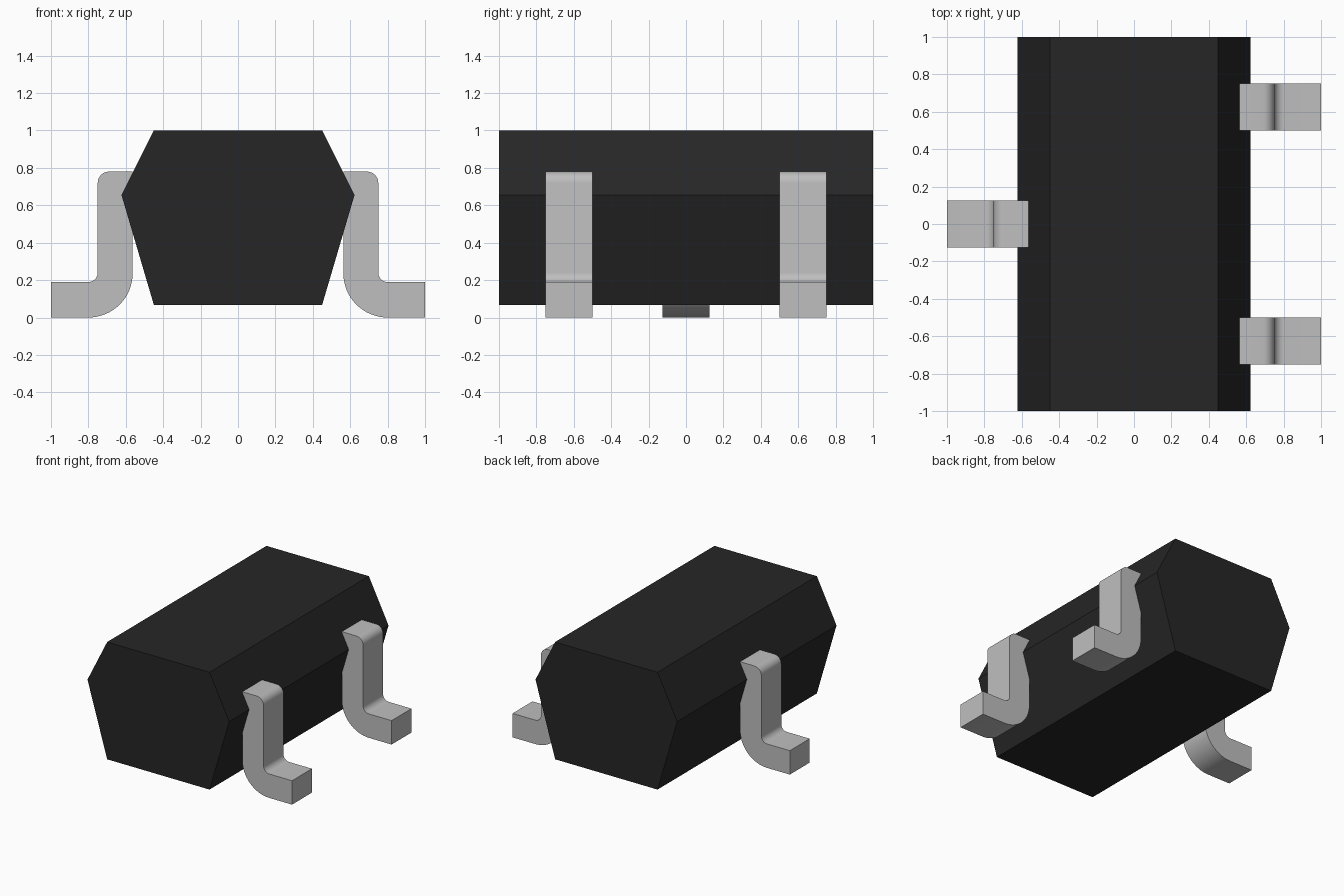
import bpy, bmesh, math

cube = bpy.data.objects.get("Cube")
if cube:
    bpy.data.objects.remove(cube, do_unlink=True)


def material(name, value):
    m = bpy.data.materials.new(name)
    m.use_nodes = True
    colour = (value, value, value, 1)
    m.diffuse_color = colour
    m.node_tree.nodes["Principled BSDF"].inputs["Base Color"].default_value = colour
    return m


def arc(cx, cz, r, start, end, steps):
    """Points along an arc in the xz plane, angles in degrees."""
    angles = [math.radians(start + (end - start) * i / steps) for i in range(steps + 1)]
    return [(cx + r * math.cos(a), cz + r * math.sin(a)) for a in angles]


def extrude_profile(name, profile, y, depth, mat, smooth=False):
    """Extrude an xz outline along y, centred on the given y."""
    bm = bmesh.new()
    face = bm.faces.new([bm.verts.new((x, y - depth / 2, z)) for x, z in profile])
    result = bmesh.ops.extrude_face_region(bm, geom=[face])
    verts = [g for g in result["geom"] if isinstance(g, bmesh.types.BMVert)]
    bmesh.ops.translate(bm, verts=verts, vec=(0, depth, 0))
    bmesh.ops.recalc_face_normals(bm, faces=bm.faces)
    mesh = bpy.data.meshes.new(name)
    bm.to_mesh(mesh)
    bm.free()
    mesh.materials.append(mat)
    obj = bpy.data.objects.new(name, mesh)
    bpy.context.collection.objects.link(obj)
    if smooth:
        bpy.ops.object.select_all(action='DESELECT')
        obj.select_set(True)
        bpy.context.view_layer.objects.active = obj
        bpy.ops.object.shade_smooth_by_angle(angle=math.radians(30))
    return obj


black = material("black_plastic", 0.0194)
metal = material("grey_metal", 0.52)

# Six-sided moulded body
right_half = [(0.45, 0.068), (0.623, 0.655), (0.45, 1.0)]
body = right_half + [(-x, z) for x, z in reversed(right_half)]
extrude_profile("body", body, 0, 2.0, black)

# Bent lead outline: foot, inner bend, rounded shoulder, outer bend
lead = [(1.0, 0.0), (1.0, 0.19)]
lead += arc(0.80, 0.24, 0.05, 270, 180, 8)
lead += arc(0.69, 0.72, 0.06, 0, 90, 8)
lead += [(0.563, 0.78)]
lead += arc(0.80, 0.237, 0.237, 180, 270, 16)

# Two leads on the left side, one on the right
for name, side, y in (("left_front_lead", 1, -0.625),
                      ("left_back_lead", 1, 0.625),
                      ("right_lead", -1, 0.0)):
    extrude_profile(name, [(side * x, z) for x, z in lead], y, 0.25, metal, smooth=True)
